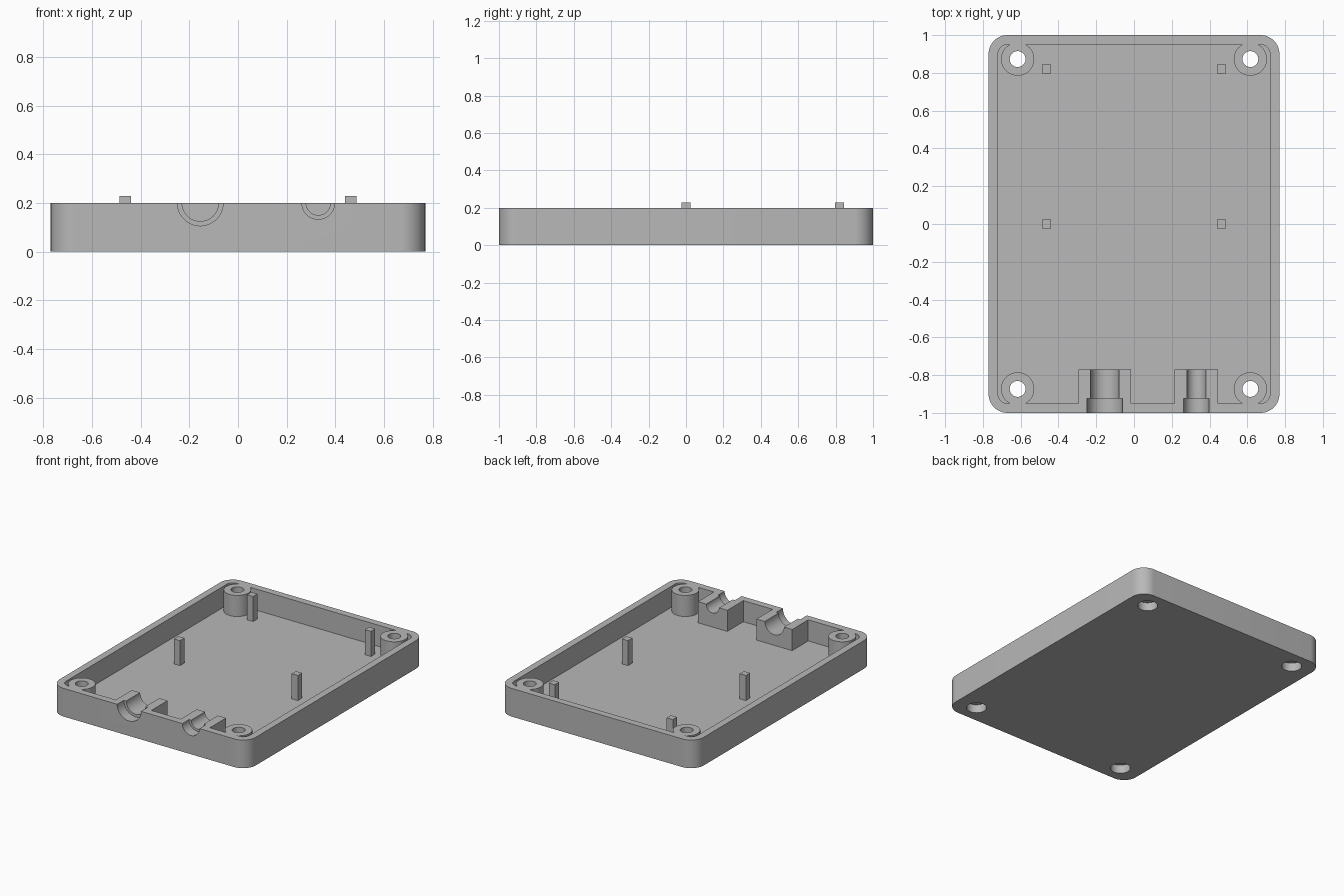
import bpy
import bmesh
from math import pi, cos, sin, radians
from mathutils import Matrix, Vector

cube = bpy.data.objects.get("Cube")
if cube:
    bpy.data.objects.remove(cube, do_unlink=True)

# One plain grey plastic
GREY = (0.48, 0.48, 0.48, 1.0)
plastic = bpy.data.materials.new("grey plastic")
plastic.use_nodes = True
plastic.diffuse_color = GREY
plastic.node_tree.nodes["Principled BSDF"].inputs["Base Color"].default_value = GREY

# Main dimensions
HALF_X, HALF_Y, RIM = 0.77, 1.0, 0.2
WALL, FLOOR = 0.05, 0.05
BOSS_X, BOSS_Y = 0.616, 0.873
BLOCK_BACK = -0.77
# Cable entries: centre x, block half width, channel radius, socket radius
ENTRIES = [(-0.155, 0.14, 0.075, 0.094), (0.33, 0.115, 0.05, 0.067)]


def make_object(name, bm):
    bmesh.ops.recalc_face_normals(bm, faces=bm.faces)
    mesh = bpy.data.meshes.new(name)
    bm.to_mesh(mesh)
    bm.free()
    mesh.materials.append(plastic)
    obj = bpy.data.objects.new(name, mesh)
    bpy.context.collection.objects.link(obj)
    return obj


def rounded_slab(name, hx, hy, radius, z0, z1, steps=12):
    """Rounded rectangle extruded from z0 to z1."""
    bm = bmesh.new()
    ring = []
    for quarter, (sx, sy) in enumerate([(1, 1), (-1, 1), (-1, -1), (1, -1)]):
        for i in range(steps + 1):
            a = (quarter + i / steps) * pi / 2
            ring.append(bm.verts.new((sx * (hx - radius) + radius * cos(a),
                                      sy * (hy - radius) + radius * sin(a), z0)))
    face = bm.faces.new(ring)
    top = bmesh.ops.extrude_face_region(bm, geom=[face])["geom"]
    bmesh.ops.translate(bm, vec=(0, 0, z1 - z0),
                        verts=[v for v in top if isinstance(v, bmesh.types.BMVert)])
    return make_object(name, bm)


def box(name, low, high):
    low, high = Vector(low), Vector(high)
    bm = bmesh.new()
    bmesh.ops.create_cube(bm, size=1, matrix=Matrix.Translation((low + high) / 2)
                          @ Matrix.Diagonal((*(high - low), 1)))
    return make_object(name, bm)


def rod(name, start, end, radius):
    start, end = Vector(start), Vector(end)
    axis = end - start
    turn = axis.to_track_quat('Z', 'Y').to_matrix().to_4x4()
    bm = bmesh.new()
    bmesh.ops.create_cone(bm, cap_ends=True, segments=48, radius1=radius, radius2=radius,
                          depth=axis.length,
                          matrix=Matrix.Translation((start + end) / 2) @ turn)
    return make_object(name, bm)


def subtract(target, cutters):
    """Cut each cutter out of the target, then discard the cutters."""
    for cutter in cutters:
        cutter.hide_render = True
        mod = target.modifiers.new("cut", 'BOOLEAN')
        mod.operation, mod.solver, mod.object = 'DIFFERENCE', 'EXACT', cutter
    graph = bpy.context.evaluated_depsgraph_get()
    graph.update()
    mesh = bpy.data.meshes.new_from_object(target.evaluated_get(graph))
    target.modifiers.clear()
    target.data = mesh
    for cutter in cutters:
        bpy.data.objects.remove(cutter, do_unlink=True)


corners = [(sx * BOSS_X, sy * BOSS_Y) for sx in (-1, 1) for sy in (-1, 1)]

# Cavity shape, leaving the screw bosses and cable blocks standing
cavity = rounded_slab("cavity_cutter", HALF_X - WALL, HALF_Y - WALL, 0.05, FLOOR, RIM + 0.1)
keep = [rod("boss_keep", (x, y, -0.1), (x, y, 0.5), 0.088) for x, y in corners]
keep += [box("block_keep", (x - w, -1.2, -0.1), (x + w, BLOCK_BACK, 0.5))
         for x, w, _, _ in ENTRIES]
subtract(cavity, keep)

# Case half with its screw holes, counterbores and cable grooves
case = rounded_slab("case_shell", HALF_X, HALF_Y, 0.1, 0, RIM)
cutters = [cavity]
for x, y in corners:
    cutters.append(rod("screw_hole", (x, y, -0.1), (x, y, 0.4), 0.042))
    cutters.append(rod("counterbore", (x, y, -0.1), (x, y, 0.06), 0.065))
for x, _, channel, socket in ENTRIES:
    cutters.append(rod("cable_channel", (x, -1.1, RIM), (x, -0.7, RIM), channel))
    cutters.append(rod("cable_socket", (x, -1.2, RIM), (x, -0.925, RIM), socket))
subtract(case, cutters)

bpy.ops.object.select_all(action='DESELECT')
case.select_set(True)
bpy.context.view_layer.objects.active = case
bpy.ops.object.shade_smooth_by_angle(angle=radians(30))

# Square locating posts on the floor
for side, x in (("right", -0.463), ("left", 0.463)):
    for place, y in (("middle", 0.0), ("back", 0.82)):
        box(f"{place}_{side}_post", (x - 0.024, y - 0.024, FLOOR - 0.01),
            (x + 0.024, y + 0.024, 0.228))
